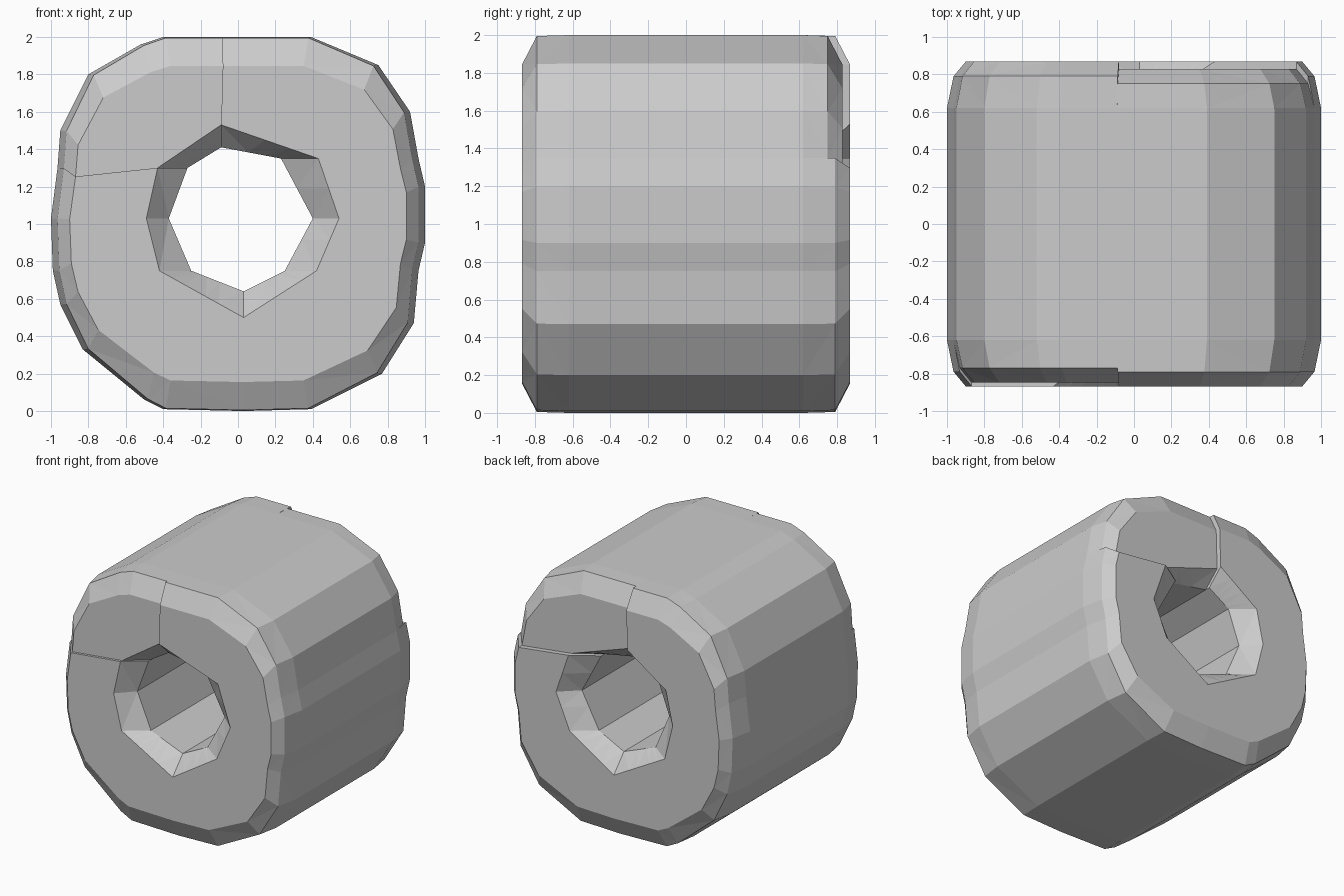
import bpy, bmesh

if "Cube" in bpy.data.objects:
    bpy.data.objects.remove(bpy.data.objects["Cube"])

# Narrow bore and its flared mouth (x, z), clockwise from the top
bore = [(-.09, 1.41), (.23, 1.35), (.40, 1.03), (.25, .75),
        (.03, .64), (-.25, .75), (-.37, 1.03), (-.27, 1.30)]
mouth = [(-.09, 1.53), (.43, 1.35), (.54, 1.03), (.42, .75),
         (.03, .50), (-.42, .75), (-.49, 1.03), (-.43, 1.30)]

# Outer profile (x, z) with the matching position along the bore polygon
outer = [(-.09, 2, 0), (.39, 2, .45), (.75, 1.85, .7), (.92, 1.6, .85), (.965, 1.35, 1),
         (1, 1.2, 1.5), (1, 1.03, 2), (1, .9, 2.4), (.965, .75, 3), (.94, .47, 3.2),
         (.77, .2, 3.5), (.39, .01, 3.75), (.03, 0, 4), (-.40, .01, 4.3), (-.5, .06, 4.45),
         (-.83, .33, 4.7), (-.95, .57, 4.85), (-.99, .75, 5), (-1, 1.03, 6),
         (-.965, 1.30, 7), (-.95, 1.5, 7.15), (-.8, 1.8, 7.4), (-.52, 1.96, 7.6), (-.40, 2, 7.7)]


def along(poly, t):
    i, f = int(t) % 8, t % 1
    a, b = poly[i], poly[(i + 1) % 8]
    return a[0] + (b[0] - a[0]) * f, a[1] + (b[1] - a[1]) * f


def section(x, z, t, front, back):
    """Closed radial loop: skin, rounded rim, flat end, flare, bore."""
    def inset(sx, sz):
        return x * sx, 1 + (z - 1) * sz
    half = [((x, z), .62), (inset(.965, .995), .79), (inset(.90, .845), .868),
            (along(mouth, t), .868), (along(bore, t), .74)]
    pts = [(p[0], y - back * (y > .7), p[1]) for p, y in half]
    pts += [(p[0], -y + front * (y > .7), p[1]) for p, y in reversed(half)]
    return pts


# Quadrant blocks: some ends sit slightly recessed, giving the stepped seams
blocks = [(0, 1, .0, .04), (1, 5, .0, .0), (5, 7, .0, .0), (7, 8, .02, .0)]
sections = []
for lo, hi, front, back in blocks:
    for x, z, t in outer + [(-.09, 2, 8)]:
        if lo <= t <= hi:
            sections.append(section(x, z, t, front, back))

# Sweep the sections round into a ring
bm = bmesh.new()
loops = [[bm.verts.new(p) for p in s] for s in sections]
n = len(loops[0])
for a, b in zip(loops, loops[1:] + loops[:1]):
    for i in range(n):
        j = (i + 1) % n
        bm.faces.new((a[i], a[j], b[j], b[i]))
bmesh.ops.remove_doubles(bm, verts=bm.verts, dist=.0005)
bmesh.ops.dissolve_degenerate(bm, edges=bm.edges, dist=.0005)
bmesh.ops.triangulate(bm, faces=bm.faces)
bmesh.ops.recalc_face_normals(bm, faces=bm.faces)
mesh = bpy.data.meshes.new("stone_bead")
bm.to_mesh(mesh)
bm.free()
bpy.context.collection.objects.link(bpy.data.objects.new("stone_bead", mesh))
